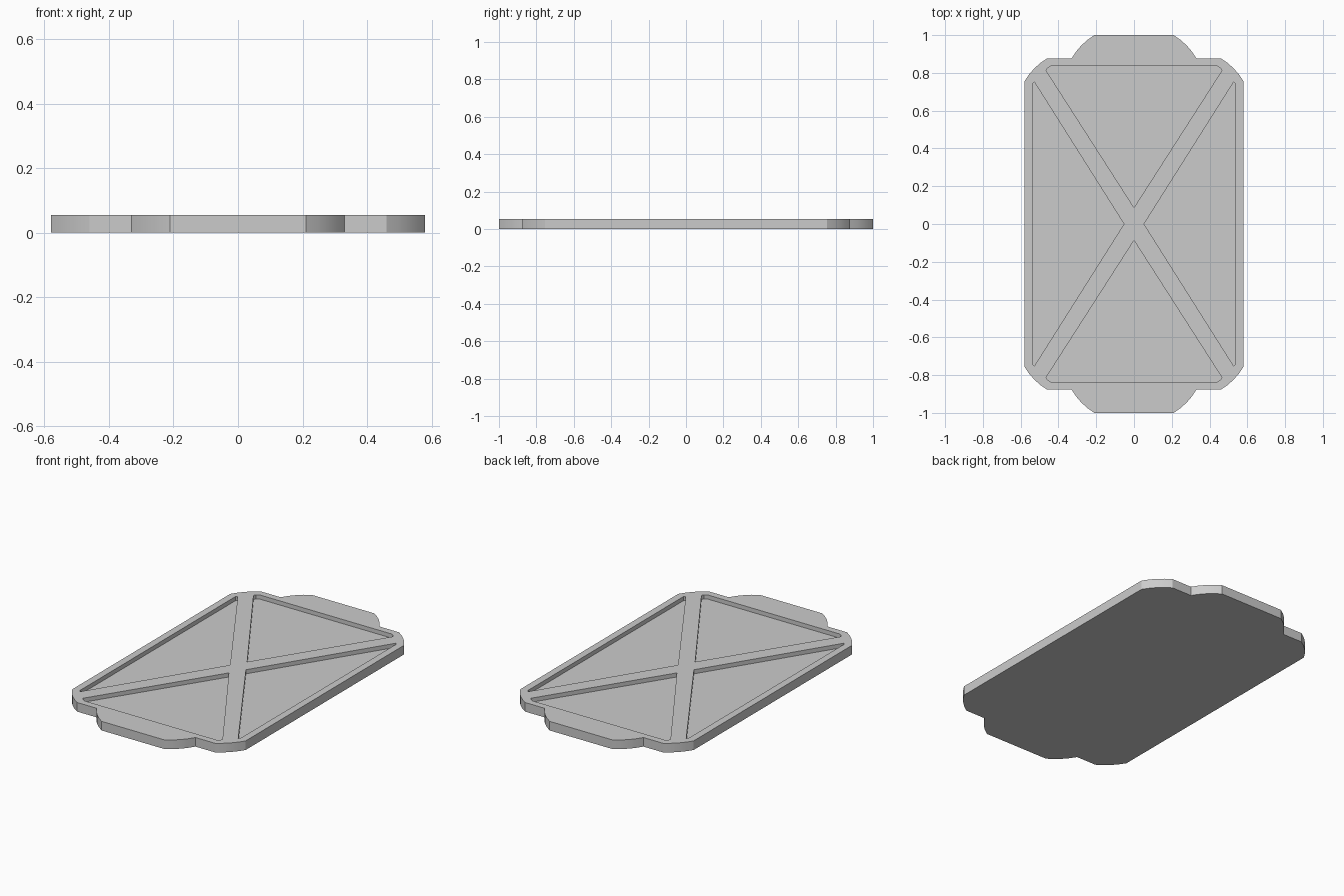
import bpy, bmesh
from mathutils import Vector

if "Cube" in bpy.data.objects:
    bpy.data.objects.remove(bpy.data.objects["Cube"])

HEIGHT, FLOOR = 0.055, 0.03


def arc(a, b, bulge, steps=4):
    """Points from a to b, bowed away from the centre."""
    a, b = Vector(a), Vector(b)
    n = Vector((b.y - a.y, a.x - b.x)).normalized()
    return [tuple(a.lerp(b, i / steps) + n * bulge * 4 * (i / steps) * (1 - i / steps))
            for i in range(steps + 1)]


def mirror(pts, sx, sy):
    out = [(x * sx, y * sy) for x, y in pts]
    return out[::-1] if sx * sy < 0 else out


def prism(name, pts, z0, z1):
    bm = bmesh.new()
    face = bm.faces.new([bm.verts.new((x, y, z0)) for x, y in pts])
    up = bmesh.ops.extrude_face_region(bm, geom=[face])["geom"]
    bmesh.ops.translate(bm, vec=(0, 0, z1 - z0),
                        verts=[v for v in up if isinstance(v, bmesh.types.BMVert)])
    bmesh.ops.recalc_face_normals(bm, faces=bm.faces)
    mesh = bpy.data.meshes.new(name)
    bm.to_mesh(mesh)
    bm.free()
    ob = bpy.data.objects.new(name, mesh)
    bpy.context.collection.objects.link(ob)
    return ob


# Plate outline: one quarter, mirrored around
quarter = arc((0.58, 0.755), (0.46, 0.877), 0.011) + arc((0.33, 0.877), (0.21, 1.0), 0.011)
outline = []
for sx, sy in ((1, 1), (-1, 1), (-1, -1), (1, -1)):
    outline += mirror(quarter, sx, sy)
plate = prism("ribbed_plate", outline, 0, HEIGHT)

# Four triangular pockets leaving a rim and crossed ribs
half_end = [(0.465, 0.812), (0.459, 0.825), (0.44, 0.836)]
end = [(0, 0.087)] + half_end + mirror(half_end, -1, 1)
half_side = [(0.537, 0.742), (0.528, 0.752)]
side = [(0.053, 0)] + mirror(half_side, 1, -1) + half_side
cutters = []
for s in (1, -1):
    cutters.append(prism("end_pocket_cutter", mirror(end, 1, s), FLOOR, HEIGHT + 0.1))
    cutters.append(prism("side_pocket_cutter", mirror(side, s, 1), FLOOR, HEIGHT + 0.1))

bpy.context.view_layer.objects.active = plate
plate.select_set(True)
for cutter in cutters:
    cutter.hide_render = True
    mod = plate.modifiers.new("pocket", 'BOOLEAN')
    mod.operation, mod.solver, mod.object = 'DIFFERENCE', 'EXACT', cutter
    bpy.ops.object.modifier_apply(modifier=mod.name)
    bpy.data.objects.remove(cutter)
bpy.ops.object.shade_smooth_by_angle()
